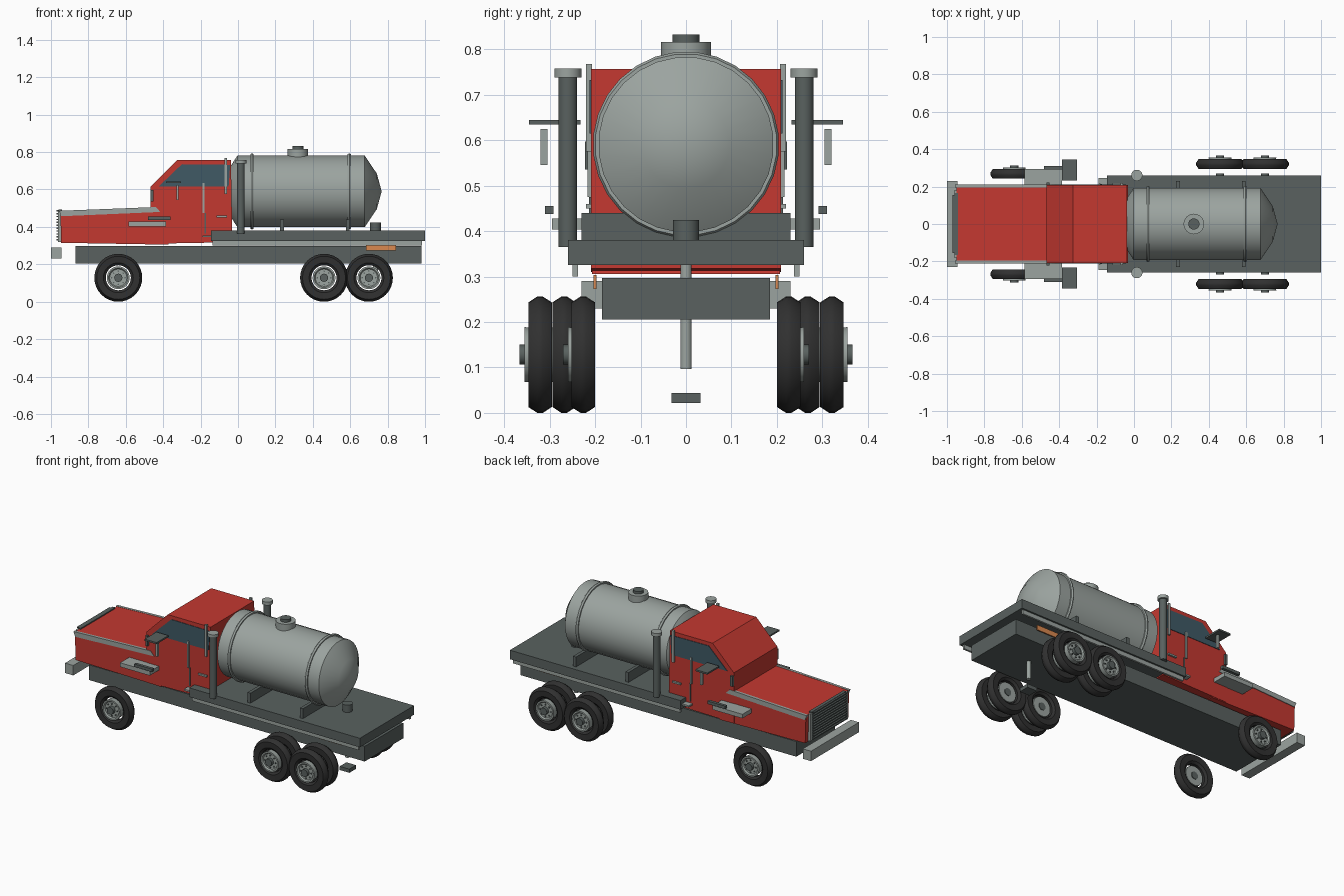
import bpy, bmesh, math
from mathutils import Vector

if "Cube" in bpy.data.objects:
    bpy.data.objects.remove(bpy.data.objects["Cube"])


def material(name, rgb):
    m = bpy.data.materials.new(name)
    m.diffuse_color = (*rgb, 1)
    m.use_nodes = True
    m.node_tree.nodes["Principled BSDF"].inputs["Base Color"].default_value = m.diffuse_color
    return m


RED = material("red_paint", (0.55, 0.04, 0.03))
GLASS = material("glass", (0.05, 0.10, 0.13))
ORANGE = material("orange_marker", (0.70, 0.25, 0.08))
DARK = material("dark_steel", (0.10, 0.12, 0.115))
LIGHT = material("light_metal", (0.33, 0.37, 0.35))
RUBBER = material("rubber", (0.03, 0.03, 0.03))


def finish(name, bm, mat, smooth=False):
    bmesh.ops.recalc_face_normals(bm, faces=bm.faces)
    mesh = bpy.data.meshes.new(name)
    bm.to_mesh(mesh)
    bm.free()
    obj = bpy.data.objects.new(name, mesh)
    bpy.context.collection.objects.link(obj)
    mesh.materials.append(mat)
    if smooth:
        bpy.ops.object.select_all(action='DESELECT')
        obj.select_set(True)
        bpy.context.view_layer.objects.active = obj
        bpy.ops.object.shade_smooth_by_angle(angle=math.radians(35))
    return obj


def slab(name, pts, y0, y1, mat):
    """Side profile in x,z extruded from y0 to y1."""
    bm = bmesh.new()
    face = bm.faces.new([bm.verts.new((x, y0, z)) for x, z in pts])
    ext = bmesh.ops.extrude_face_region(bm, geom=[face])["geom"]
    bmesh.ops.translate(bm, vec=(0, y1 - y0, 0),
                        verts=[v for v in ext if isinstance(v, bmesh.types.BMVert)])
    bm.faces.ensure_lookup_table()
    if not face.is_valid or len(bm.faces) < len(pts) + 2:
        bmesh.ops.holes_fill(bm, edges=bm.edges)
    return finish(name, bm, mat)


def box(name, x, y, z, mat):
    return slab(name, [(x[0], z[0]), (x[1], z[0]), (x[1], z[1]), (x[0], z[1])], y[0], y[1], mat)


def pair(name, x, y, z, mat):
    """Matching boxes on both sides of the truck."""
    box(name + "_left", x, y, z, mat)
    box(name + "_right", x, (-y[1], -y[0]), z, mat)


def lathe(name, profile, axis, loc, mat, segs=24, closed=False):
    """Spin (radius, height) points around an axis."""
    bm = bmesh.new()
    axis = Vector(axis)
    side = axis.orthogonal().normalized()
    vs = [bm.verts.new(side * r + axis * h) for r, h in profile]
    edges = [bm.edges.new(p) for p in zip(vs, vs[1:])]
    if closed:
        edges.append(bm.edges.new((vs[-1], vs[0])))
    bmesh.ops.spin(bm, geom=vs + edges, cent=(0, 0, 0), axis=axis,
                   angle=2 * math.pi, steps=segs)
    bmesh.ops.remove_doubles(bm, verts=bm.verts, dist=1e-5)
    bmesh.ops.translate(bm, vec=loc, verts=bm.verts)
    return finish(name, bm, mat, True)


def cylinder(name, r, h0, h1, axis, loc, mat, segs=20):
    return lathe(name, [(0, h0), (r, h0), (r, h1), (0, h1)], axis, loc, mat, segs)


# Chassis, flat deck and bumper
box("chassis", (-0.87, 0.98), (-0.185, 0.185), (0.205, 0.297), DARK)
box("deck", (-0.145, 1.0), (-0.26, 0.26), (0.325, 0.38), DARK)
pair("deck_rail", (-0.135, 0.985), (0.238, 0.25), (0.30, 0.325), LIGHT)
box("bumper", (-1.0, -0.945), (-0.23, 0.23), (0.23, 0.29), LIGHT)
pair("side_marker", (0.685, 0.845), (0.197, 0.204), (0.273, 0.303), ORANGE)

# Cab and hood
slab("cab", [(-0.47, 0.31), (-0.03, 0.318), (-0.038, 0.757), (-0.325, 0.757),
             (-0.467, 0.615)], -0.209, 0.209, RED)
slab("hood", [(-0.945, 0.315), (-0.37, 0.305), (-0.42, 0.505), (-0.95, 0.485)],
     -0.207, 0.207, RED)
for s, side in ((1, "left"), (-1, "right")):
    slab("hood_trim_" + side, [(-0.945, 0.457), (-0.415, 0.48), (-0.44, 0.506), (-0.957, 0.486)],
         s * 0.195, s * 0.211, LIGHT)
    slab("side_window_" + side, [(-0.425, 0.615), (-0.05, 0.615), (-0.042, 0.732), (-0.30, 0.735)],
         s * 0.2, s * 0.212, GLASS)

# Grille with horizontal slats
box("grille_panel", (-0.96, -0.94), (-0.165, 0.165), (0.32, 0.492), DARK)
for i in range(11):
    z = 0.328 + i * 0.0155
    box(f"grille_slat_{i}", (-0.971, -0.958), (-0.155, 0.155), (z, z + 0.007), DARK)
pair("grille_post", (-0.962, -0.945), (0.165, 0.18), (0.32, 0.485), LIGHT)

# Cab fittings: steps, mirrors, handles and door bars
pair("fender_step", (-0.585, -0.385), (0.205, 0.295), (0.403, 0.428), LIGHT)
pair("step_edge", (-0.48, -0.36), (0.292, 0.31), (0.437, 0.455), DARK)
pair("mirror_arm", (-0.385, -0.305), (0.232, 0.345), (0.634, 0.644), DARK)
pair("mirror_plate", (-0.33, -0.317), (0.305, 0.32), (0.545, 0.625), LIGHT)
pair("door_bar", (-0.19, -0.18), (0.205, 0.217), (0.475, 0.635), LIGHT)
pair("door_seam", (-0.179, -0.172), (0.205, 0.213), (0.365, 0.475), DARK)
pair("rear_cab_bar", (-0.072, -0.058), (0.207, 0.22), (0.575, 0.768), LIGHT)
pair("door_handle", (-0.115, -0.06), (0.205, 0.22), (0.45, 0.46), LIGHT)
pair("small_step", (-0.19, -0.145), (0.207, 0.245), (0.345, 0.355), LIGHT)
pair("pillar_hinge", (-0.467, -0.452), (0.205, 0.222), (0.535, 0.597), DARK)

# Exhaust stacks
for s, side in ((1, "left"), (-1, "right")):
    cylinder("exhaust_stack_" + side, 0.021, 0.365, 0.74, (0, 0, 1), (0.015, s * 0.26, 0), DARK)
    cylinder("exhaust_cap_" + side, 0.03, 0.738, 0.758, (0, 0, 1), (0.015, s * 0.26, 0), LIGHT)

# Tank with bands, saddles, manhole and rear valve
lathe("tank", [(0, -0.09), (0.096, -0.065), (0.193, -0.003), (0.193, 0.677), (0.096, 0.742),
               (0, 0.768)], (1, 0, 0), (0, 0, 0.59), LIGHT, 28)
for i, x in enumerate((0.075, 0.595)):
    lathe(f"tank_band_{i}", [(0.188, -0.009), (0.200, -0.009), (0.205, 0), (0.200, 0.009),
                             (0.188, 0.009)], (1, 0, 0), (x, 0, 0.59), LIGHT, 28, True)
for i, x in enumerate((0.235, 0.587)):
    box(f"tank_saddle_{i}", (x - 0.01, x + 0.01), (-0.23, 0.23), (0.38, 0.44), DARK)
cylinder("manhole_ring", 0.055, 0.77, 0.816, (0, 0, 1), (0.32, 0, 0), LIGHT, 24)
cylinder("manhole_cap", 0.03, 0.815, 0.832, (0, 0, 1), (0.32, 0, 0), DARK)
cylinder("rear_valve", 0.029, 0.38, 0.424, (0, 0, 1), (0.735, 0, 0), DARK)

# Hanging pipe and foot below the chassis
cylinder("drain_pipe", 0.013, 0.097, 0.325, (0, 0, 1), (0.735, 0, 0), LIGHT, 12)
box("drain_foot", (0.705, 0.77), (-0.032, 0.032), (0.022, 0.044), DARK)


def wheel(name, x, y, s):
    """Tyre, rim, hub and lug nuts; s points outward."""
    loc, out = (x, y * s, 0.128), (0, s, 0)
    half = [(0.067, 0.013), (0.080, 0.024), (0.115, 0.026), (0.128, 0.006)]
    lathe(name + "_tyre", half + [(r, -h) for r, h in reversed(half)],
          out, loc, RUBBER, 32, True)
    lathe(name + "_rim", [(0, -0.008), (0.058, -0.008), (0.061, 0.034), (0.052, 0.034),
                          (0.046, 0.026), (0, 0.026)], out, loc, LIGHT, 28)
    cylinder(name + "_hub", 0.022, -0.012, 0.045, out, loc, DARK, 16)
    for i in range(8):
        a = i * math.pi / 4
        nut = (x + 0.036 * math.cos(a), y * s, 0.128 + 0.036 * math.sin(a))
        cylinder(f"{name}_nut_{i}", 0.0045, 0.02, 0.032, out, nut, DARK, 6)


# Front wheels and two dual rear axles
for s, side in ((1, "left"), (-1, "right")):
    wheel("front_wheel_" + side, -0.64, 0.268, s)
    for i, x in enumerate((0.46, 0.70)):
        wheel(f"rear_outer_wheel_{i}_{side}", x, 0.321, s)
        wheel(f"rear_inner_wheel_{i}_{side}", x, 0.226, s)
